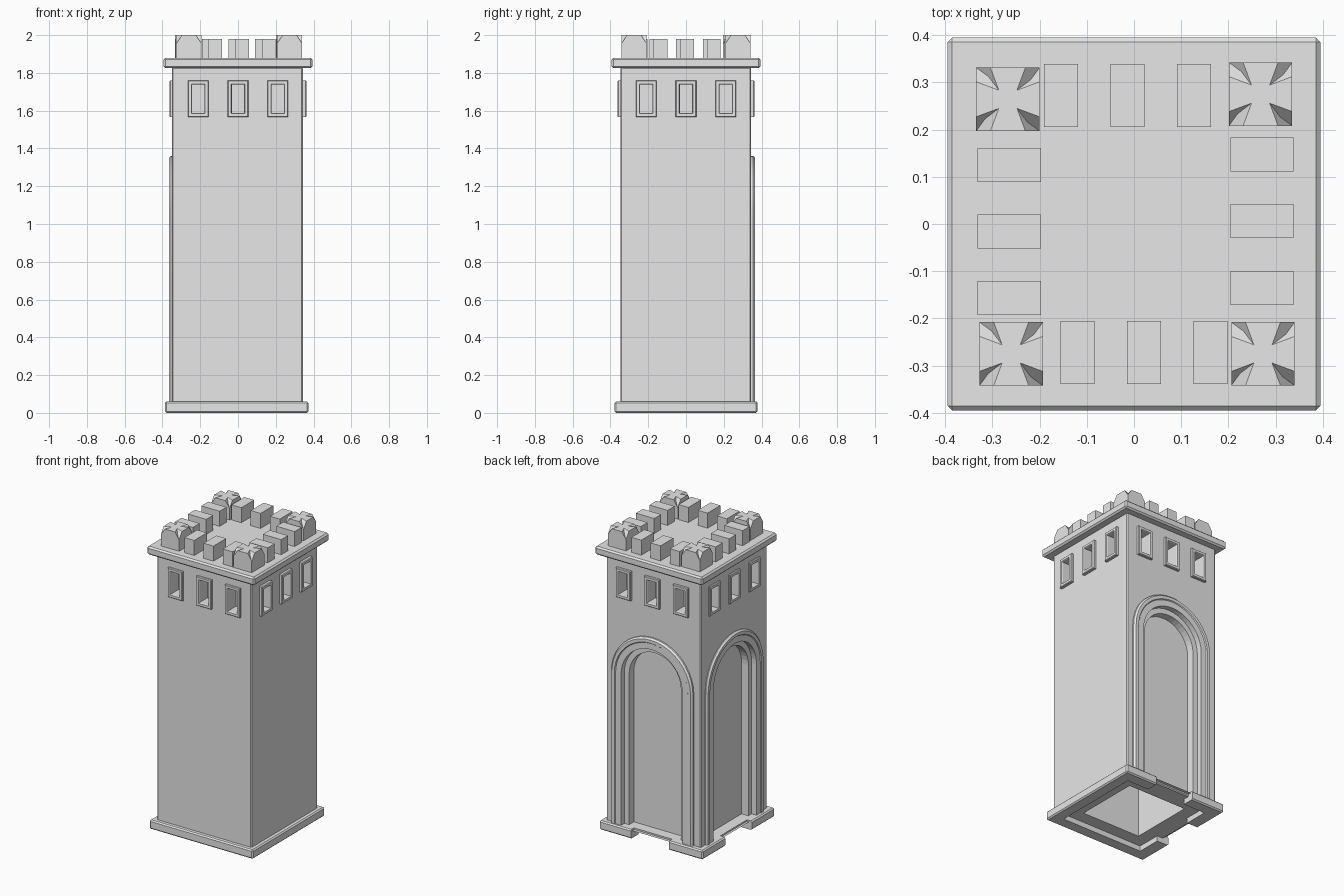
import bpy, bmesh
from math import pi, cos, sin
from mathutils import Matrix, Vector

cube = bpy.data.objects.get("Cube")
if cube:
    bpy.data.objects.remove(cube, do_unlink=True)

stone = bpy.data.materials.new("grey_stone")
stone.use_nodes = True
stone.diffuse_color = (0.8, 0.8, 0.8, 1)
stone.node_tree.nodes["Principled BSDF"].inputs["Base Color"].default_value = (0.8, 0.8, 0.8, 1)

SPRING = 1.06         # height where the arches start to curve
BASE_TOP = 0.06
# Turn a part built facing +y toward each side
TURN = {"back": 0, "right_side": pi / 2, "front": pi, "left_side": -pi / 2}


def finish(name, bm, turn=0.0):
    """Turn a bmesh into an object."""
    bmesh.ops.recalc_face_normals(bm, faces=bm.faces)
    bmesh.ops.rotate(bm, verts=bm.verts, cent=(0, 0, 0), matrix=Matrix.Rotation(turn, 3, 'Z'))
    mesh = bpy.data.meshes.new(name)
    bm.to_mesh(mesh)
    bm.free()
    mesh.materials.append(stone)
    obj = bpy.data.objects.new(name, mesh)
    bpy.context.collection.objects.link(obj)
    return obj


def box(name, x, y, z, bevel=0.0, turn=0.0):
    """Box from three (low, high) ranges, with optional bevelled edges."""
    bm = bmesh.new()
    bmesh.ops.create_cube(bm, size=1)
    for v in bm.verts:
        v.co = [lo + (c + 0.5) * (hi - lo) for c, (lo, hi) in zip(v.co, (x, y, z))]
    if bevel:
        bmesh.ops.bevel(bm, geom=bm.edges[:], offset=bevel, segments=1, affect='EDGES')
    return finish(name, bm, turn)


def loft(name, loops, closed=False, turn=0.0):
    """Skin between loops; closed also caps both ends."""
    bm = bmesh.new()
    rings = [[bm.verts.new(p) for p in loop] for loop in loops]
    for a, b in zip(rings, rings[1:]):
        for i in range(len(a)):
            j = (i + 1) % len(a)
            bm.faces.new((a[i], a[j], b[j], b[i]))
    if closed:
        bm.faces.new(rings[0])
        bm.faces.new(rings[-1])
    return finish(name, bm, turn)


def arch(r, y, bottom=BASE_TOP, steps=20):
    """Round-headed outline at depth y."""
    head = [Vector((r * cos(pi * i / steps), y, SPRING + r * sin(pi * i / steps)))
            for i in range(steps + 1)]
    return [Vector((r, y, bottom))] + head + [Vector((-r, y, bottom))]


def rect(cx, cz, w, h, y):
    """Upright rectangle with half sizes w and h at depth y."""
    return [Vector((cx + a * w, y, cz + b * h)) for a, b in ((1, 1), (-1, 1), (-1, -1), (1, -1))]


def boolean(obj, tool, operation='DIFFERENCE'):
    """Combine with a helper object, which is then removed."""
    tool.hide_render = True
    mod = obj.modifiers.new("cut", 'BOOLEAN')
    mod.operation, mod.object, mod.solver = operation, tool, 'EXACT'
    bpy.context.view_layer.objects.active = obj
    bpy.ops.object.modifier_apply(modifier=mod.name)
    bpy.data.objects.remove(tool, do_unlink=True)


# Hollow tower body
body = box("tower_body", (-0.35, 0.343), (-0.348, 0.345), (0.035, 1.83), 0.006)
hollow = (-0.215, 0.215)
boolean(body, box("cutter", hollow, hollow, (-0.1, 1.78)))

# Plinth ring, broken in front of the two arches
plinth = box("plinth", (-0.387, 0.373), (-0.378, 0.379), (0, BASE_TOP), 0.008)
inside = (-0.3, 0.3)
boolean(plinth, box("cutter", inside, inside, (-0.1, 0.2)))

# Stepped arched recesses with mouldings on two sides
for side in ("back", "right_side"):
    turn = TURN[side]
    boolean(plinth, box("cutter", (-0.14, 0.14), (0.29, 0.5), (-0.1, 0.2), 0, turn))
    for r, inner, outer in ((0.225, 0.325, 0.4), (0.19, 0.275, 0.35)):
        boolean(body, loft("cutter", [arch(r, inner), arch(r, outer)], True, turn))
    section = ((0.3, 0.335), (0.3, 0.355), (0.29, 0.366), (0.27, 0.366),
               (0.265, 0.36), (0.225, 0.36), (0.225, 0.335))
    moulding = loft(side + "_arch_moulding", [arch(r, y, 0.05) for r, y in section], False, turn)
    bpy.ops.object.select_all(action='DESELECT')
    moulding.select_set(True)
    bpy.context.view_layer.objects.active = moulding
    bpy.ops.object.shade_smooth_by_angle(angle=0.4)

# Three framed windows high on each side
for side, turn in TURN.items():
    for i in (-1, 0, 1):
        cx, cz = 0.21 * i, 1.663
        boolean(body, loft("cutter", [rect(cx, cz, 0.033, 0.075, y) for y in (0.275, 0.4)], True, turn))
        frame = ((0.055, 0.0975, 0.335), (0.055, 0.0975, 0.358), (0.051, 0.0935, 0.363),
                 (0.036, 0.078, 0.363), (0.033, 0.075, 0.358), (0.033, 0.075, 0.335))
        loft(f"{side}_window_frame_{i + 2}", [rect(cx, cz, w, h, y) for w, h, y in frame], False, turn)

# Overhanging roof slab
eave = (-0.395, 0.395)
box("roof_slab", eave, eave, (1.825, 1.88), 0.01)

# Three merlons along each roof edge: sideways shift and inner face of each row
ROWS = {"back": (-0.014, 0.205), "right_side": (-0.016, 0.197),
        "front": (-0.021, 0.205), "left_side": (-0.006, 0.204)}
for side, (shift, near) in ROWS.items():
    for i in (-1, 0, 1):
        c = shift + 0.141 * i
        box(f"{side}_merlon_{i + 2}", (c - 0.036, c + 0.036), (near, near + 0.134),
            (1.87, 1.98), 0, TURN[side])


def ridge_block(name, cx, cy, half, turn):
    """Block with a chamfered top whose flat ridge narrows in the middle."""
    loops = []
    for y, flat in ((-half, 0.037), (0, 0.012), (half, 0.037)):
        profile = ((half, 1.87), (half, 1.955), (flat, 2.0))
        loops.append([Vector((x, y, z)) for x, z in profile]
                     + [Vector((-x, y, z)) for x, z in reversed(profile)])
    obj = loft(name, loops, True, turn)
    obj.data.transform(Matrix.Translation((cx, cy, 0)))
    return obj


# Corner turrets with crossed ridges
for name, cx, cy in (("back_right", -0.267, 0.264), ("back_left", 0.268, 0.275),
                     ("front_right", -0.26, -0.275), ("front_left", 0.273, -0.275)):
    turret = ridge_block(name + "_turret", cx, cy, 0.067, 0)
    boolean(turret, ridge_block("cutter", cx, cy, 0.067, pi / 2), 'UNION')
